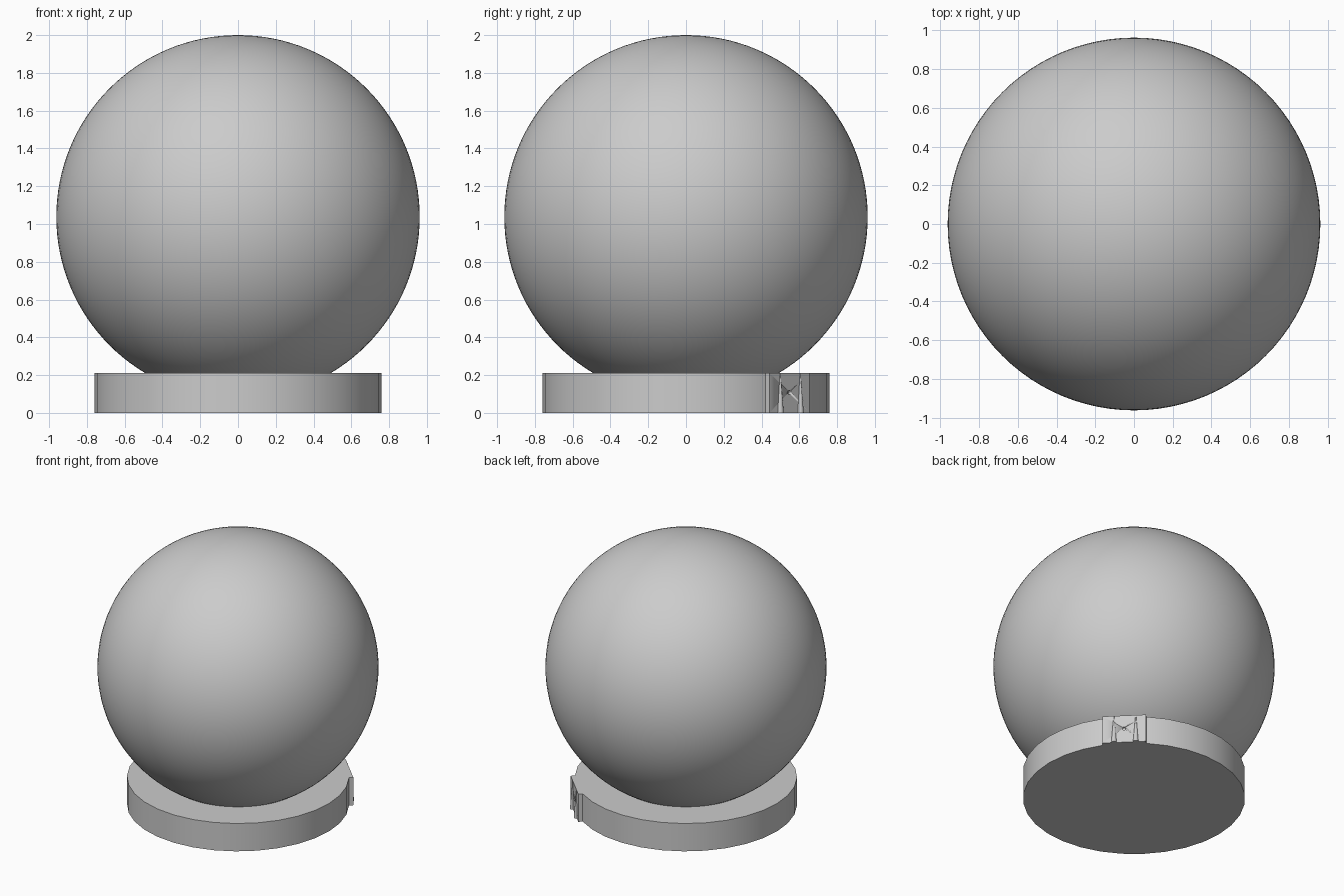
import bpy, math
from mathutils import Matrix, Vector

if "Cube" in bpy.data.objects:
    bpy.data.objects.remove(bpy.data.objects["Cube"])

grey = bpy.data.materials.new("plain grey")
grey.diffuse_color = (0.6, 0.6, 0.6, 1)
grey.use_nodes = True
grey.node_tree.nodes["Principled BSDF"].inputs["Base Color"].default_value = grey.diffuse_color


def finish(name, angle=30):
    ob = bpy.context.object
    ob.name = name
    ob.data.materials.append(grey)
    bpy.ops.object.shade_smooth_by_angle(angle=math.radians(angle))
    return ob


# Everything on the plaque sits in a frame turned 45 degrees: r outward, t sideways
TURN = math.radians(45)
FACE = 0.775


def spot(r, t, z):
    return Matrix.Rotation(TURN, 4, 'Z') @ Vector((r, t, z))


# Large ball
bpy.ops.mesh.primitive_uv_sphere_add(segments=96, ring_count=64, radius=0.962, location=(0, 0, 1.038))
finish("ball")

# Round base
bpy.ops.mesh.primitive_cylinder_add(vertices=32, radius=0.76, depth=0.21, location=(0, 0, 0.105))
finish("base")

# Flat plaque on the rim of the base
bpy.ops.mesh.primitive_cube_add(size=1, location=spot(FACE - 0.04, 0, 0.105), rotation=(0, 0, TURN))
bpy.context.object.scale = (0.08, 0.30, 0.21)
bpy.ops.object.transform_apply(location=False, rotation=False, scale=True)
plaque = finish("plaque")

# Small round hole in the plaque
bpy.ops.mesh.primitive_cylinder_add(vertices=16, radius=0.012, depth=0.04, location=spot(FACE, 0, 0.108),
                                    rotation=(0, math.pi / 2, TURN))
cutter = finish("hole_cutter")
cutter.hide_render = True
cutter.hide_viewport = True
cut = plaque.modifiers.new("hole", 'BOOLEAN')
cut.object = cutter
cut.solver = 'EXACT'

# Slim spikes either side of the hole
for side, t in (("right", -0.07), ("left", 0.08)):
    bpy.ops.mesh.primitive_cone_add(vertices=12, radius1=0.019, radius2=0.002, depth=0.21,
                                    location=spot(FACE, t, 0.105))
    finish("spike_" + side)
